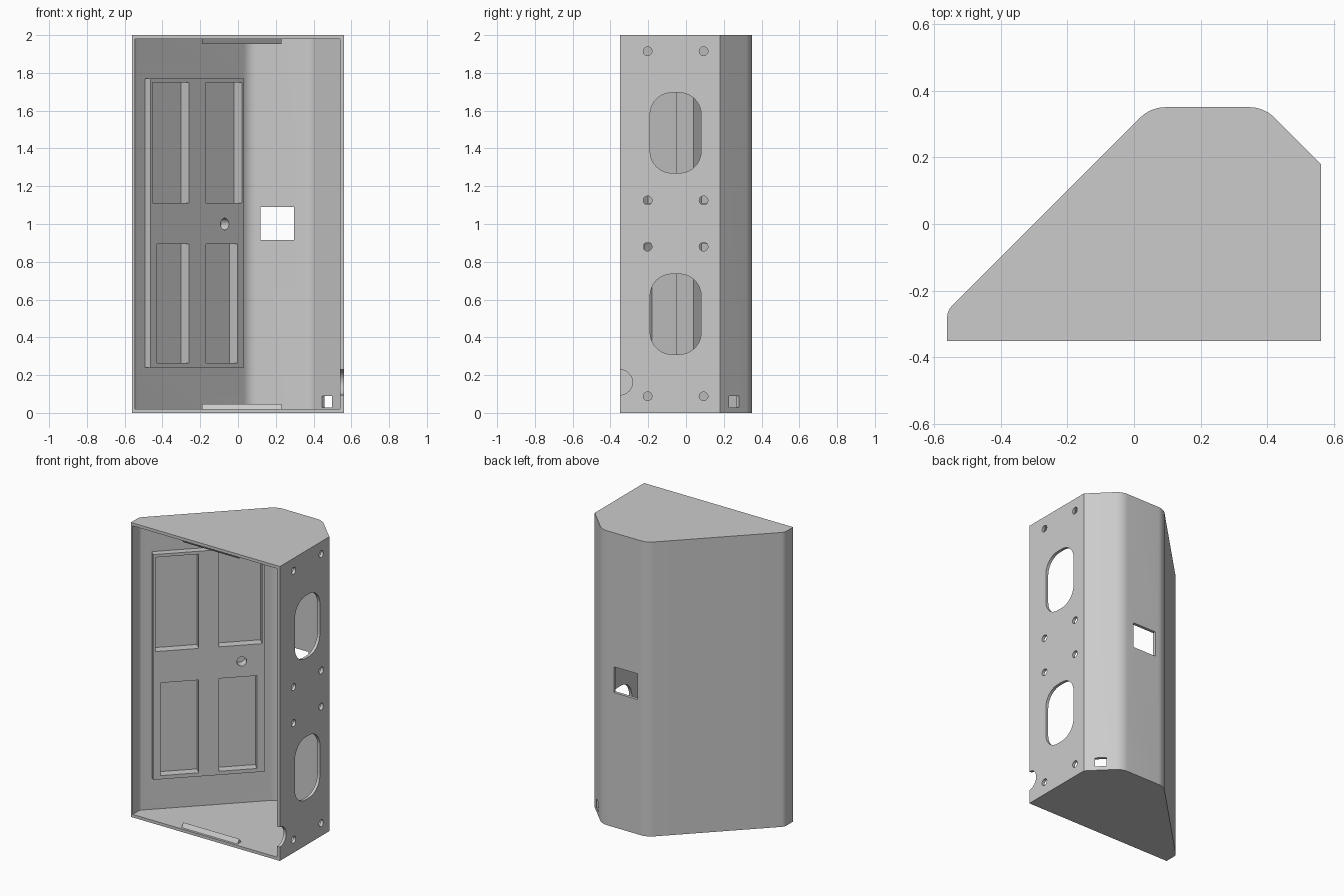
import bpy, bmesh, math
from mathutils import Vector, Matrix

cube = bpy.data.objects.get("Cube")
if cube:
    bpy.data.objects.remove(cube, do_unlink=True)

grey = bpy.data.materials.new("light_grey")
grey.use_nodes = True
colour = (0.6, 0.6, 0.6, 1)
grey.diffuse_color = colour
grey.node_tree.nodes["Principled BSDF"].inputs["Base Color"].default_value = colour


def rounded(corners, seg=10):
    """Outline from (x, y, radius) corners with true arcs."""
    out = []
    n = len(corners)
    for i, (x, y, r) in enumerate(corners):
        p = Vector((x, y))
        if r == 0:
            out.append(p)
            continue
        a = (Vector(corners[i - 1][:2]) - p).normalized()
        b = (Vector(corners[(i + 1) % n][:2]) - p).normalized()
        half = a.angle(b) / 2
        centre = p + (a + b).normalized() * r / math.sin(half)
        start = p + a * r / math.tan(half) - centre
        end = p + b * r / math.tan(half) - centre
        sweep = start.angle_signed(end)
        for k in range(seg + 1):
            out.append(centre + Matrix.Rotation(-sweep * k / seg, 2) @ start)
    return out


def rect(x0, x1, y0, y1, r=0):
    return rounded([(x0, y0, r), (x1, y0, r), (x1, y1, r), (x0, y1, r)])


def circle(x, y, r, n=32):
    return [Vector((x + r * math.cos(math.tau * k / n), y + r * math.sin(math.tau * k / n)))
            for k in range(n)]


def prism(name, outline, low, high, frame=Matrix()):
    """Extrude an outline along the local z of a frame."""
    bm = bmesh.new()
    verts = [bm.verts.new(frame @ Vector((p.x, p.y, low))) for p in outline]
    face = bm.faces.new(verts)
    top = bmesh.ops.extrude_face_region(bm, geom=[face])["geom"]
    shift = frame.to_3x3() @ Vector((0, 0, high - low))
    bmesh.ops.translate(bm, vec=shift, verts=[v for v in top if isinstance(v, bmesh.types.BMVert)])
    bmesh.ops.recalc_face_normals(bm, faces=bm.faces)
    mesh = bpy.data.meshes.new(name)
    bm.to_mesh(mesh)
    bm.free()
    mesh.materials.append(grey)
    ob = bpy.data.objects.new(name, mesh)
    bpy.context.collection.objects.link(ob)
    return ob


def frame_from(origin, u, v):
    u, v = Vector(u).normalized(), Vector(v).normalized()
    m = Matrix((u, v, u.cross(v))).transposed().to_4x4()
    m.translation = origin
    return m


def combine(target, tool, operation="DIFFERENCE"):
    mod = target.modifiers.new("cut", "BOOLEAN")
    mod.operation, mod.solver, mod.object = operation, "EXACT", tool
    dg = bpy.context.evaluated_depsgraph_get()
    mesh = bpy.data.meshes.new_from_object(target.evaluated_get(dg))
    target.modifiers.clear()
    target.data = mesh
    bpy.data.objects.remove(tool, do_unlink=True)


# Hollow shell, open at the front
outer = rounded([(-0.56, -0.35, 0), (0.56, -0.35, 0), (0.56, 0.18, 0),
                 (0.39, 0.35, 0.108), (0.05, 0.35, 0.108), (-0.56, -0.26, 0.05)])
inner = rounded([(-0.546, -0.5, 0), (0.54, -0.5, 0), (0.54, 0.172, 0),
                 (0.382, 0.33, 0.088), (0.058, 0.33, 0.088), (-0.546, -0.274, 0.03)])
shell = prism("cabinet_shell", outer, 0, 2)
combine(shell, prism("cavity", inner, 0.02, 1.98))

# Panelled door relief on the inside of the slanted wall
slant = frame_from((0, 0.21, 0), (1, 1, 0), (0, 0, 1))
s = math.sqrt(2)
combine(shell, prism("door_plate", rect(-0.462 * s, 0.032 * s, 0.24, 1.77), -0.05, 0, slant), "UNION")
for x0, x1, z0, z1 in [(-0.452, -0.26, 1.11, 1.75), (-0.17, 0.02, 1.11, 1.75),
                       (-0.43, -0.26, 0.265, 0.895), (-0.17, -0.003, 0.265, 0.895)]:
    combine(shell, prism("door_pocket", rect(x0 * s, x1 * s, z0, z1), -0.058, 0.03, slant))
combine(shell, prism("knob_recess", circle(-0.07 * s, 1.0, 0.031), -0.058, 0.03, slant))

# Side wall openings: ovals, screw holes and the front notch
side = frame_from((0.55, 0, 0), (0, 1, 0), (0, 0, 1))
for z0 in (0.31, 1.27):
    combine(shell, prism("oval", rect(-0.19, 0.08, z0, z0 + 0.425, 0.115), -0.05, 0.05, side))
for y in (-0.203, 0.093):
    for z in (0.088, 0.88, 1.125, 1.915):
        combine(shell, prism("screw_hole", circle(y, z, 0.023), -0.05, 0.05, side))
combine(shell, prism("notch", circle(-0.35, 0.162, 0.067), -0.05, 0.05, side))

# Square window in the back and small outlet in the chamfered wall
back = frame_from((0, 0.34, 0), (1, 0, 0), (0, 0, 1))
combine(shell, prism("window", rect(0.12, 0.297, 0.915, 1.09), -0.06, 0.06, back))
chamfer = frame_from((0.485, 0.255, 0), (1, -1, 0), (0, 0, 1))
combine(shell, prism("outlet", rect(-0.037, 0.037, 0.028, 0.09), -0.06, 0.06, chamfer))

# Snap ridges along the front of the floor and the ceiling
across = frame_from((0, 0, 0), (0, 1, 0), (0, 0, 1))
for name, base, up in (("bottom_ridge", 0.02, 1), ("top_ridge", 1.98, -1)):
    profile = [Vector((-0.335, base - 0.002 * up)), Vector((-0.315, base + 0.028 * up)),
               Vector((-0.295, base - 0.002 * up))]
    prism(name, profile, -0.19, 0.23, across)

# Smooth rounded corners, keep hard edges
bpy.ops.object.select_all(action="DESELECT")
shell.select_set(True)
bpy.context.view_layer.objects.active = shell
bpy.ops.object.shade_smooth_by_angle(angle=math.radians(25))
